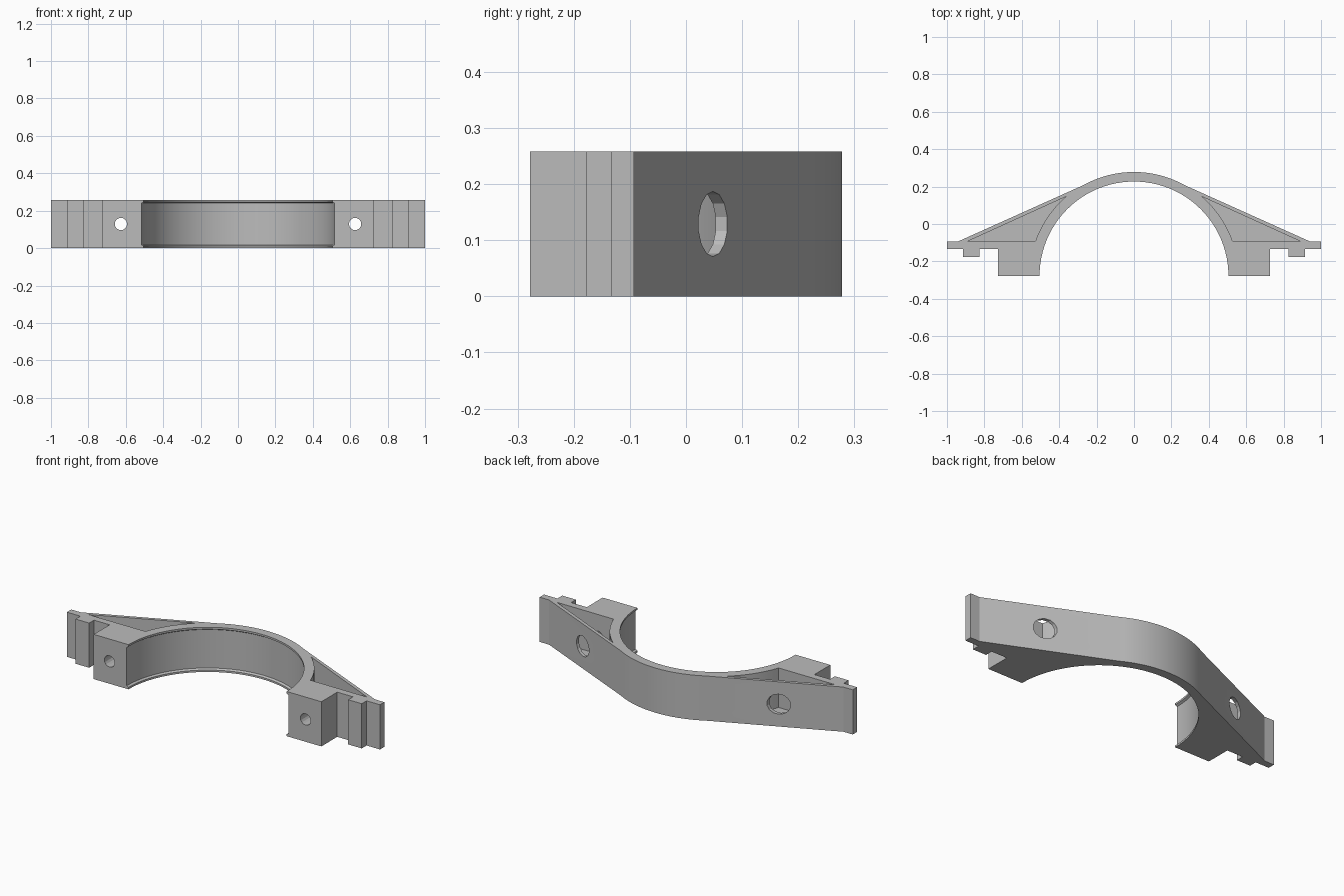
import bpy, bmesh
from math import sin, cos, asin, atan2, pi, radians
from mathutils import Matrix

old = bpy.data.objects.get("Cube")
if old:
    bpy.data.objects.remove(old, do_unlink=True)

HEIGHT = 0.258
FRONT = -0.278          # bore axis lies on the front plane
OUTER, BORE, LIP = 0.556, 0.516, 0.505
SHELF = -0.093          # back of the mounting flange
HOLE_X = 0.626

grey = bpy.data.materials.new("plain grey")
grey.use_nodes = True
grey.diffuse_color = (0.5, 0.5, 0.5, 1)
grey.node_tree.nodes["Principled BSDF"].inputs["Base Color"].default_value = (0.5, 0.5, 0.5, 1)


def finish(name, bm):
    bmesh.ops.recalc_face_normals(bm, faces=bm.faces)
    mesh = bpy.data.meshes.new(name)
    bm.to_mesh(mesh)
    bm.free()
    obj = bpy.data.objects.new(name, mesh)
    bpy.context.collection.objects.link(obj)
    return obj


def arc(radius, start, end, steps):
    """Points about the bore axis, angles measured from +y towards +x."""
    angles = [start + (end - start) * i / steps for i in range(steps + 1)]
    return [(radius * sin(a), FRONT + radius * cos(a)) for a in angles]


def prism(name, outline, low, high):
    bm = bmesh.new()
    face = bm.faces.new([bm.verts.new((x, y, low)) for x, y in outline])
    made = bmesh.ops.extrude_face_region(bm, geom=[face])
    top = [v for v in made["geom"] if isinstance(v, bmesh.types.BMVert)]
    bmesh.ops.translate(bm, verts=top, vec=(0, 0, high - low))
    return finish(name, bm)


def drill(name, x, radius, y0, y1, sides):
    bm = bmesh.new()
    place = Matrix.Translation((x, (y0 + y1) / 2, HEIGHT / 2)) @ Matrix.Rotation(pi / 2, 4, "X")
    bmesh.ops.create_cone(bm, cap_ends=True, segments=sides, radius1=radius,
                          radius2=radius, depth=y1 - y0, matrix=place)
    return finish(name, bm)


def lathe(name, profile, sides):
    """Closed solid of revolution about the bore axis."""
    bm = bmesh.new()
    rings = [[bm.verts.new((r * sin(2 * pi * i / sides), FRONT + r * cos(2 * pi * i / sides), z))
              for i in range(sides)] for r, z in profile]
    for a, b in zip(rings, rings[1:]):
        for i in range(sides):
            j = (i + 1) % sides
            bm.faces.new((a[i], a[j], b[j], b[i]))
    bm.faces.new(rings[0])
    bm.faces.new(rings[-1])
    return finish(name, bm)


# Bracket body: arch, sloping arms, flanges, teeth and clamp blocks
half = arc(OUTER, 0, asin(0.27 / OUTER), 14)
half += [(0.94, SHELF), (1, SHELF), (1, -0.133), (0.914, -0.133), (0.914, -0.177),
         (0.827, -0.177), (0.827, -0.133), (0.727, -0.133), (0.727, FRONT)]
outline = half + [(-x, y) for x, y in reversed(half[1:])]
body = prism("bracket_body", outline, 0, HEIGHT)

# Bore with a thin lip at both rims
cutters = [lathe("bore_cutter", [(LIP, -0.1), (LIP, 0.011), (BORE, 0.018),
                                 (BORE, HEIGHT - 0.018), (LIP, HEIGHT - 0.011),
                                 (LIP, HEIGHT + 0.1)], 96)]

# Triangular pockets, bolt holes and access holes on both arms
pocket_start = atan2(0.365, 0.148 - FRONT)
pocket_end = atan2(0.525, SHELF - FRONT)
pocket = arc(0.559, pocket_start, pocket_end, 10) + [(0.89, SHELF)]
for side in (-1, 1):
    cutters += [
        prism("pocket_cutter", [(side * x, y) for x, y in pocket], 0.03, HEIGHT + 0.1),
        drill("bolt_cutter", side * HOLE_X, 0.033, FRONT - 0.1, SHELF + 0.03, 16),
        drill("access_cutter", side * HOLE_X, 0.058, SHELF + 0.002, 0.3, 14),
    ]

for cutter in cutters:
    cutter.hide_render = True
    mod = body.modifiers.new(cutter.name, "BOOLEAN")
    mod.operation = "DIFFERENCE"
    mod.solver = "EXACT"
    mod.object = cutter

# Bake the cuts and discard the cutters
bpy.context.view_layer.update()
baked = bpy.data.meshes.new_from_object(body.evaluated_get(bpy.context.evaluated_depsgraph_get()))
body.modifiers.clear()
body.data = baked
for cutter in cutters:
    bpy.data.objects.remove(cutter, do_unlink=True)
baked.materials.clear()
baked.materials.append(grey)

bpy.ops.object.select_all(action="DESELECT")
body.select_set(True)
bpy.context.view_layer.objects.active = body
bpy.ops.object.shade_smooth_by_angle(angle=radians(20))
